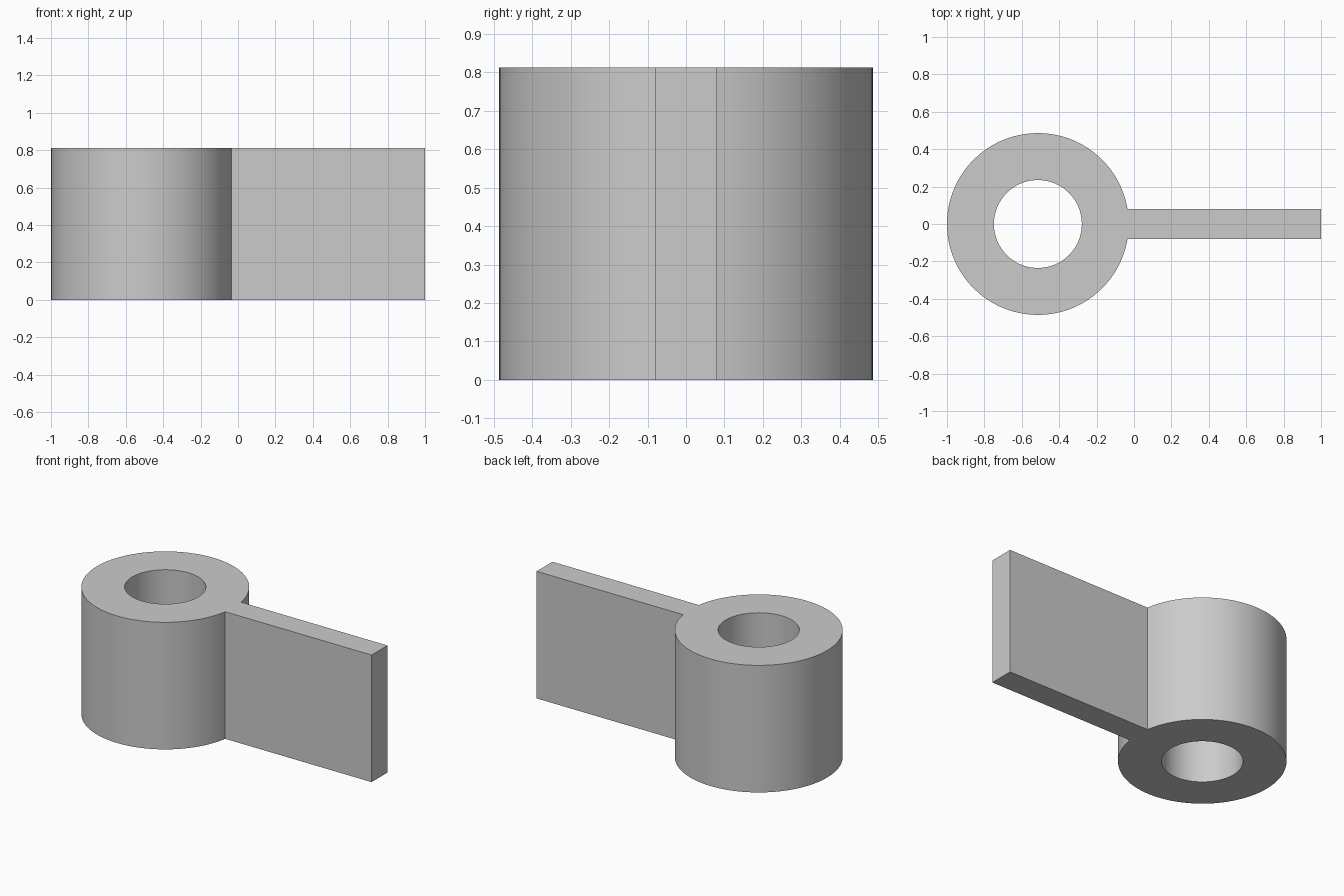
import bpy
import bmesh
import math

cube = bpy.data.objects.get("Cube")
if cube:
    bpy.data.objects.remove(cube, do_unlink=True)

CENTRE_X, OUTER, INNER = -0.514, 0.486, 0.235
HALF_ARM, HEIGHT, SEGMENTS = 0.08, 0.812, 96

# Plain grey material
grey = bpy.data.materials.new("plain_grey")
grey.use_nodes = True
colour = (0.6, 0.6, 0.6, 1)
grey.diffuse_color = colour
grey.node_tree.nodes["Principled BSDF"].inputs["Base Color"].default_value = colour


def arc(radius, start, end, count):
    """Points along an arc about the sleeve axis."""
    angles = [start + (end - start) * i / count for i in range(count + 1)]
    return [(CENTRE_X + radius * math.cos(a), radius * math.sin(a)) for a in angles]


def closed_loop(bm, points):
    verts = [bm.verts.new((x, y, 0)) for x, y in points]
    return [bm.edges.new((v, verts[(i + 1) % len(verts)])) for i, v in enumerate(verts)]


# Outline of the sleeve running into the flat arm, and the round bore
join = math.asin(HALF_ARM / OUTER)
outline = arc(OUTER, join, math.tau - join, SEGMENTS)
outline += [(1, -HALF_ARM), (1, HALF_ARM)]
bore = arc(INNER, 0, math.tau, SEGMENTS)[:-1]

# Fill the flat profile, then raise it to full height
bm = bmesh.new()
edges = closed_loop(bm, outline) + closed_loop(bm, bore)
bmesh.ops.triangle_fill(bm, edges=edges, use_beauty=True)
raised = bmesh.ops.extrude_face_region(bm, geom=bm.faces[:], use_keep_orig=True)
top = [g for g in raised["geom"] if isinstance(g, bmesh.types.BMVert)]
bmesh.ops.translate(bm, verts=top, vec=(0, 0, HEIGHT))
bmesh.ops.recalc_face_normals(bm, faces=bm.faces[:])

mesh = bpy.data.meshes.new("sleeve_with_arm")
bm.to_mesh(mesh)
bm.free()
mesh.materials.append(grey)
part = bpy.data.objects.new("sleeve_with_arm", mesh)
bpy.context.collection.objects.link(part)

# Smooth round walls with crisp edges
bpy.ops.object.select_all(action="DESELECT")
part.select_set(True)
bpy.context.view_layer.objects.active = part
bpy.ops.object.shade_smooth_by_angle(angle=math.radians(30))
